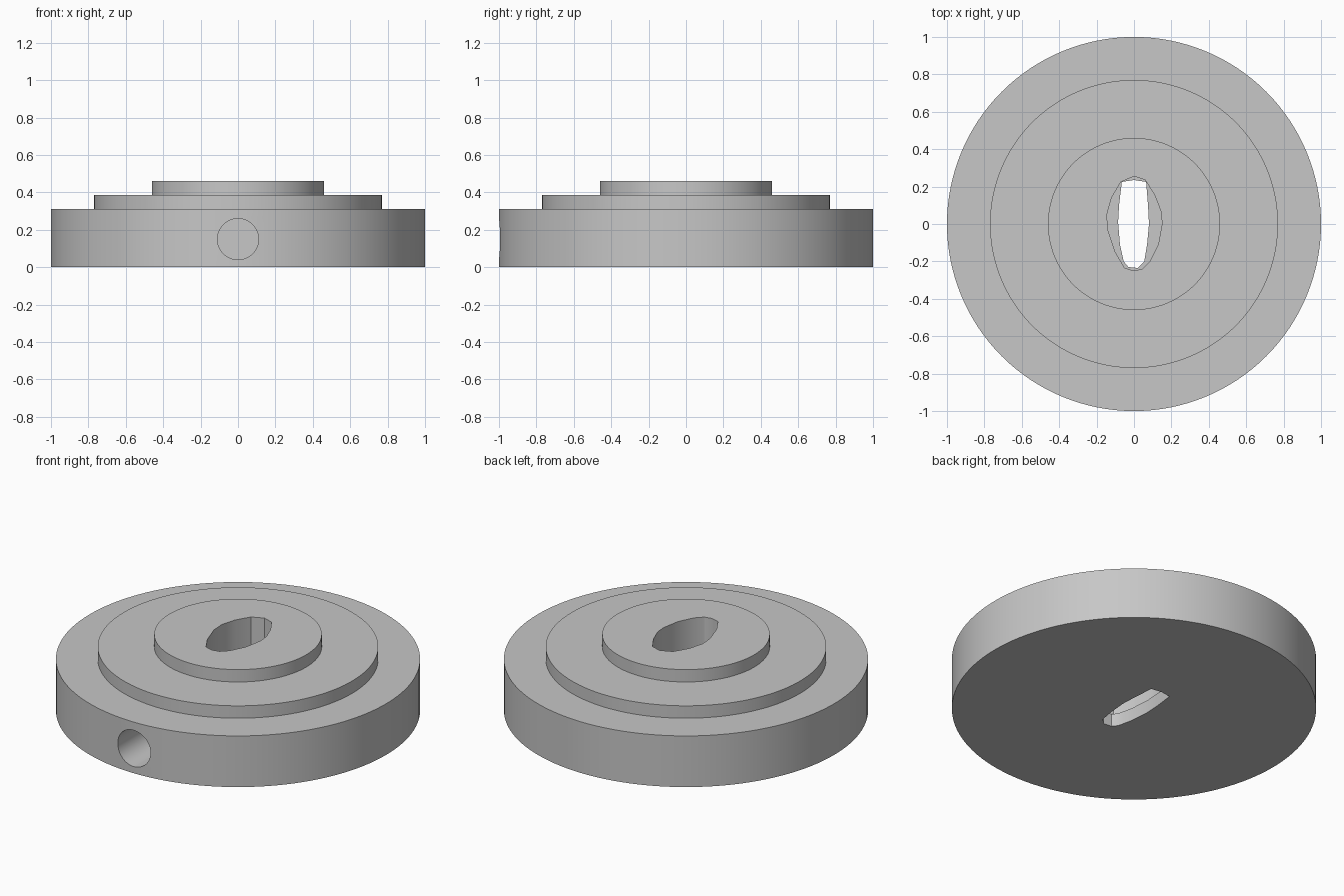
import bpy
import bmesh
from math import cos, sin, pi, radians
from mathutils import Matrix

default = bpy.data.objects.get("Cube")
if default:
    bpy.data.objects.remove(default, do_unlink=True)

grey = bpy.data.materials.new("plain grey")
grey.use_nodes = True
grey.diffuse_color = (0.57, 0.57, 0.57, 1)
grey.node_tree.nodes["Principled BSDF"].inputs["Base Color"].default_value = grey.diffuse_color


def circle(radius, count):
    return [(radius * cos(2 * pi * i / count), radius * sin(2 * pi * i / count))
            for i in range(count)]


def stack(name, rings, matrix=Matrix()):
    """Closed solid through (outline, height) rings, listed from bottom to top."""
    bm = bmesh.new()
    loops = [[bm.verts.new((x, y, z)) for x, y in outline] for outline, z in rings]
    for low, high in zip(loops, loops[1:]):
        n = len(low)
        for i in range(n):
            j = (i + 1) % n
            bm.faces.new((low[i], low[j], high[j], high[i]))
    bm.faces.new(loops[0][::-1])
    bm.faces.new(loops[-1])
    bmesh.ops.recalc_face_normals(bm, faces=bm.faces)
    bm.transform(matrix)
    mesh = bpy.data.meshes.new(name)
    bm.to_mesh(mesh)
    bm.free()
    mesh.materials.append(grey)
    obj = bpy.data.objects.new(name, mesh)
    bpy.context.collection.objects.link(obj)
    return obj


def cut(target, cutter):
    cutter.hide_render = True
    mod = target.modifiers.new(cutter.name, "BOOLEAN")
    mod.operation = "DIFFERENCE"
    mod.solver = "EXACT"
    mod.object = cutter
    bpy.context.view_layer.objects.active = target
    bpy.ops.object.modifier_apply(modifier=mod.name)
    bpy.data.objects.remove(cutter, do_unlink=True)


# Three-step round body
steps = [(1.0, 0), (1.0, 0.31), (0.77, 0.31), (0.77, 0.385), (0.46, 0.385), (0.46, 0.46)]
body = stack("stepped_disc", [(circle(r, 128), z) for r, z in steps])

# Wide oval pocket, open at the top
oval = [(0, .255), (.06, .235), (.11, .155), (.145, .065), (.15, 0), (.13, -.11),
        (.085, -.2), (.045, -.24), (0, -.25), (-.05, -.235), (-.1, -.15),
        (-.14, -.03), (-.145, .05), (-.12, .14), (-.07, .225)]
cut(body, stack("oval_pocket", [(oval, 0.077), (oval, 0.6)]))

# Narrow slot through the floor of the pocket
slot = [(0, .235), (.065, .225), (.075, .1), (.08, 0), (.07, -.11), (.055, -.2),
        (.02, -.235), (-.03, -.23), (-.055, -.2), (-.075, -.11), (-.085, .01),
        (-.08, .1), (-.065, .225)]
cut(body, stack("narrow_slot", [(slot, -0.1), (slot, 0.2)]))

# Blind round hole in the front of the rim
place = Matrix.Translation((0, -0.5, 0.15)) @ Matrix.Rotation(radians(90), 4, "X")
hole = circle(0.11, 48)
cut(body, stack("rim_hole", [(hole, 0), (hole, 0.6)], place))

bpy.ops.object.select_all(action="DESELECT")
body.select_set(True)
bpy.context.view_layer.objects.active = body
bpy.ops.object.shade_smooth_by_angle(angle=radians(30))
